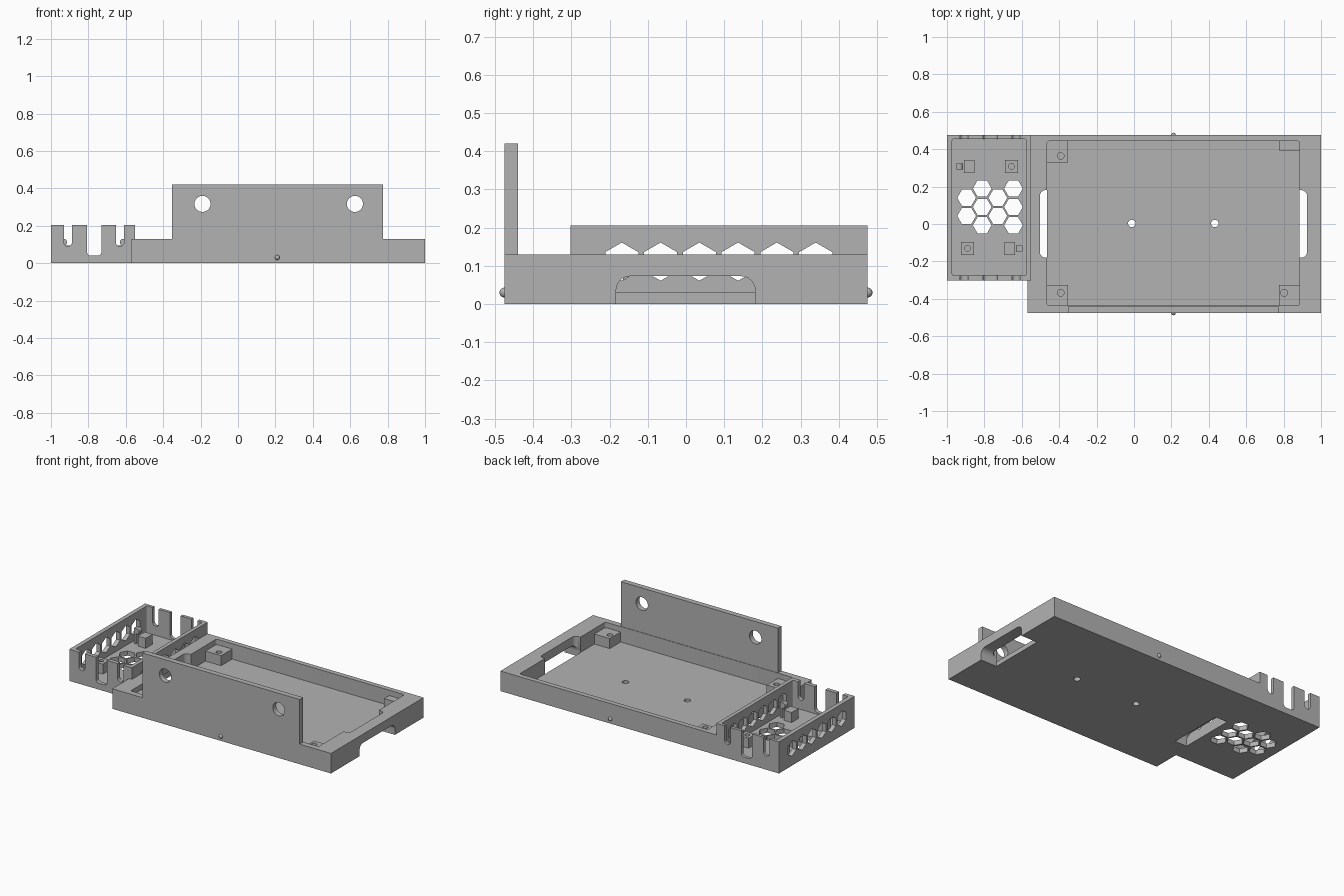
import bpy, bmesh, math

if "Cube" in bpy.data.objects:
    bpy.data.objects.remove(bpy.data.objects["Cube"])

grey = bpy.data.materials.new("plain_grey")
grey.use_nodes = True
COLOR = (0.45, 0.45, 0.45, 1)
grey.diffuse_color = COLOR
grey.node_tree.nodes["Principled BSDF"].inputs["Base Color"].default_value = COLOR


def prism(name, outline, axis, lo, hi):
    """Extrude a 2D outline along an axis; outline is in the other two axes, in order."""
    place = {"x": lambda u, v, w: (w, u, v),
             "y": lambda u, v, w: (u, w, v),
             "z": lambda u, v, w: (u, v, w)}[axis]
    bm = bmesh.new()
    low = [bm.verts.new(place(u, v, lo)) for u, v in outline]
    high = [bm.verts.new(place(u, v, hi)) for u, v in outline]
    bm.faces.new(low)
    bm.faces.new(high)
    n = len(outline)
    for i in range(n):
        j = (i + 1) % n
        bm.faces.new((low[i], low[j], high[j], high[i]))
    bmesh.ops.recalc_face_normals(bm, faces=bm.faces)
    mesh = bpy.data.meshes.new(name)
    bm.to_mesh(mesh)
    bm.free()
    mesh.materials.append(grey)
    ob = bpy.data.objects.new(name, mesh)
    bpy.context.scene.collection.objects.link(ob)
    return ob


def rounded(u0, u1, v0, v1, r, steps=6):
    """Rectangle outline with rounded corners."""
    pts = []
    for k, (cu, cv) in enumerate([(u1 - r, v1 - r), (u0 + r, v1 - r),
                                  (u0 + r, v0 + r), (u1 - r, v0 + r)]):
        for s in range(steps + 1):
            a = math.pi / 2 * (k + s / steps)
            pts.append((cu + r * math.cos(a), cv + r * math.sin(a)))
    return pts


def ngon(u, v, r, n=24, turn=0.0):
    return [(u + r * math.cos(turn + math.tau * i / n),
             v + r * math.sin(turn + math.tau * i / n)) for i in range(n)]


def block(name, x0, x1, y0, y1, z0, z1):
    return prism(name, [(x0, y0), (x1, y0), (x1, y1), (x0, y1)], "z", z0, z1)


def combine(target, tool, operation="DIFFERENCE"):
    """Apply a boolean and discard the tool."""
    mod = target.modifiers.new("shape", "BOOLEAN")
    mod.operation, mod.solver, mod.object = operation, "EXACT", tool
    graph = bpy.context.evaluated_depsgraph_get()
    mesh = bpy.data.meshes.new_from_object(target.evaluated_get(graph))
    target.modifiers.clear()
    target.data = mesh
    bpy.data.objects.remove(tool)


FLOOR, RIM, BOX_TOP = 0.03, 0.13, 0.205

# Main tray with its tall front panel
tray = block("main_tray", -0.57, 1, -0.475, 0.475, 0, RIM)
combine(tray, prism("cavity", rounded(-0.465, 0.885, -0.437, 0.443, 0.012), "z", FLOOR, 0.6))
combine(tray, block("panel", -0.352, 0.775, -0.475, -0.44, 0.08, 0.42), "UNION")
combine(tray, block("box_space", -0.7, -0.55, -0.302, 0.6, -0.1, 0.6))

# Panel holes and floor holes
for x in (-0.19, 0.625):
    combine(tray, prism("panel_hole", ngon(x, 0.317, 0.043, 32), "y", -0.6, -0.4))
for x in (-0.012, 0.432):
    combine(tray, prism("floor_hole", ngon(x, 0.003, 0.02), "z", -0.1, 0.1))

# Hand slots at both ends: low opening through the wall plus an inner recess
for inner, recess, outer in ((0.884, 0.925, 1.1), (-0.464, -0.503, -0.6)):
    lo, hi = sorted((inner, outer))
    combine(tray, prism("opening", rounded(-0.183, 0.181, -0.2, 0.073, 0.037), "x", lo, hi))
    side = 1 if outer > 0 else -1
    pts = rounded(-0.1, abs(recess - inner), -0.18, 0.181, 0.03)
    pts = [(inner + side * max(u, 0), v) for u, v in pts if u > -0.03]
    # Keep the straight inner edge as two corners only
    pts = [p for p in pts if abs(p[0] - inner) > 0.001]
    pts += [(inner, -0.18), (inner, 0.181)]
    mid = inner + side * 0.015
    pts.sort(key=lambda p: math.atan2(p[1], p[0] - mid))
    combine(tray, prism("recess", pts, "z", -0.1, 0.3))

# Corner mounts with blind screw holes
mounts = [("back_right", -0.467, -0.352, 0.33, 0.445, (-0.392, 0.364)),
          ("front_right", -0.467, -0.352, -0.44, -0.325, (-0.392, -0.368)),
          ("front_left", 0.775, 0.887, -0.44, -0.325, (0.803, -0.368)),
          ("back_left", 0.775, 0.887, 0.392, 0.445, None)]
for label, x0, x1, y0, y1, hole in mounts:
    mount = block(label + "_mount", x0, x1, y0, y1, 0.02, 0.095)
    if hole:
        combine(mount, prism("screw_hole", ngon(*hole, 0.018), "z", 0.04, 0.2))

# Round snap pegs on the front and back walls
for label, y in (("front", -0.475), ("back", 0.475)):
    bpy.ops.mesh.primitive_uv_sphere_add(segments=20, ring_count=12, radius=0.013,
                                         location=(0.21, y, 0.03))
    peg = bpy.context.object
    peg.name = label + "_snap_peg"
    peg.data.materials.append(grey)
    bpy.ops.object.shade_smooth()

# Small vented box beside the tray
box = block("vented_box", -1, -0.55, -0.302, 0.475, 0, BOX_TOP)
combine(box, prism("box_cavity", rounded(-0.972, -0.575, -0.276, 0.455, 0.01),
                   "z", FLOOR, 0.6))

# Cable slots through the front and back walls of the box
for x0, x1, z in ((-0.931, -0.888, 0.09), (-0.807, -0.73, 0.04), (-0.653, -0.61, 0.09)):
    combine(box, prism("cable_slot", rounded(x0, x1, z, 0.4, 0.021), "y", -0.5, 0.6))

# Hexagonal vents through both side walls
for i in range(6):
    hexagon = ngon(-0.168 + 0.1015 * i, 0.111, 0.05, 6, math.pi / 6)
    combine(box, prism("wall_vent", hexagon, "x", -1.1, -0.5))

# Honeycomb vents in the floor
for column in range(4):
    x = -0.895 + 0.0835 * column
    ys = (0.14, 0.043) if column % 2 == 0 else (0.19, 0.091, -0.007)
    for y in ys:
        combine(box, prism("floor_vent", ngon(x, y, 0.05, 6), "z", -0.1, 0.1))

# Board supports: two with screw holes, two with sprung clips
for label, x, y in (("back", -0.655, 0.308), ("front", -0.89, -0.13)):
    post = block(label + "_screw_post", x - 0.035, x + 0.035, y - 0.035, y + 0.035, 0.02, 0.095)
    combine(post, prism("screw_hole", ngon(x, y, 0.015), "z", 0.04, 0.2))
for label, x, y, side in (("back", -0.882, 0.308, -1), ("front", -0.664, -0.13, 1)):
    block(label + "_clip_post", x - 0.028, x + 0.028, y - 0.035, y + 0.035, 0.02, 0.095)
    lo, hi = sorted((x + side * 0.054, x + side * 0.068))
    block(label + "_clip_arm", lo, hi, y - 0.016, y + 0.016, 0.02, 0.13)
    prism(label + "_clip_bead", ngon(x + side * 0.05, 0.112, 0.018, 20), "y",
          y - 0.016, y + 0.016)

# Smooth the curved walls while keeping edges sharp
for ob in (tray, box):
    bpy.ops.object.select_all(action="DESELECT")
    ob.select_set(True)
    bpy.context.view_layer.objects.active = ob
    bpy.ops.object.shade_smooth_by_angle(angle=math.radians(25))
